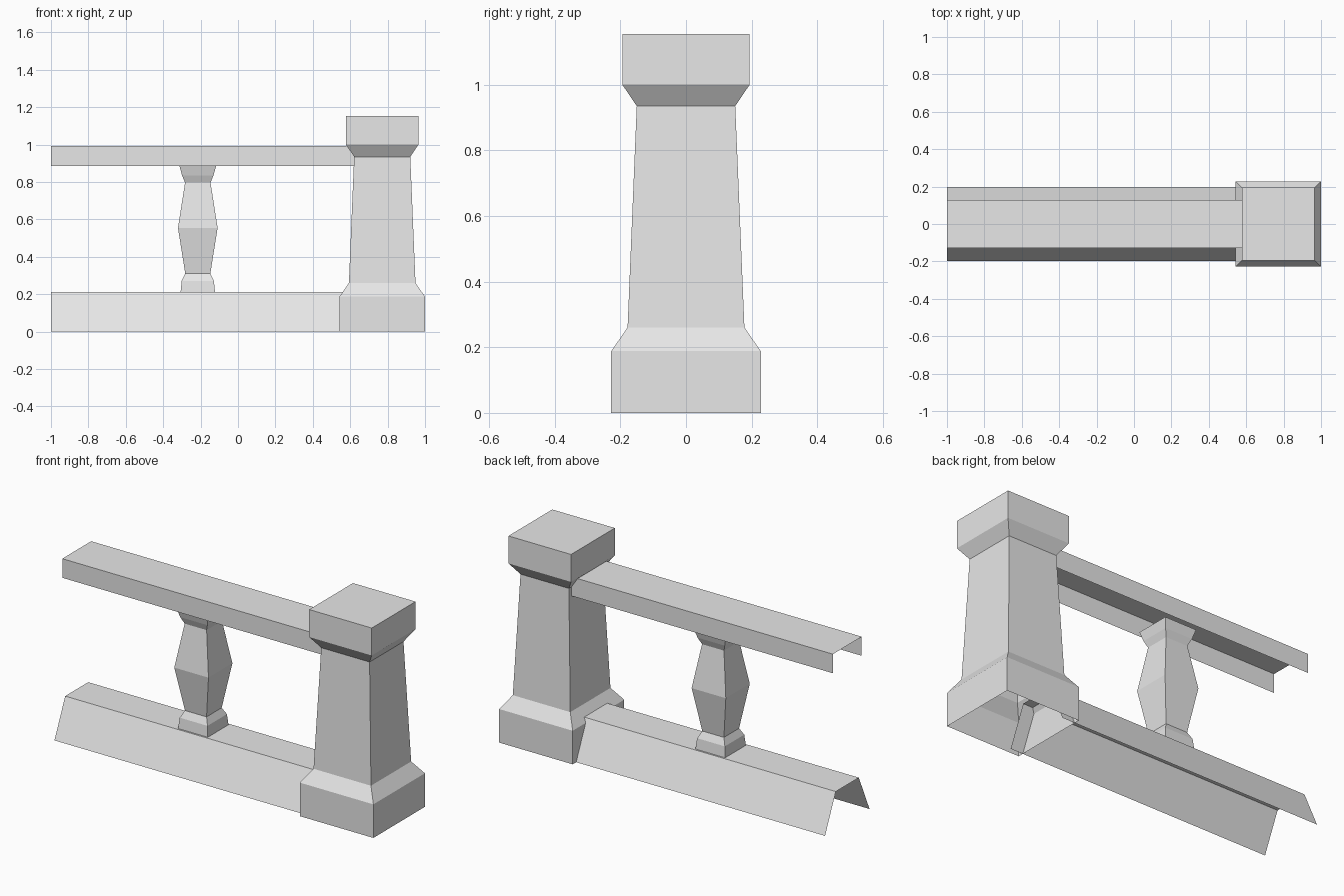
import bpy
import bmesh

cube = bpy.data.objects.get("Cube")
if cube:
    bpy.data.objects.remove(cube, do_unlink=True)

stone = bpy.data.materials.new("grey stone")
stone.use_nodes = True
GREY = (0.8, 0.8, 0.8, 1.0)
stone.diffuse_color = GREY
stone.node_tree.nodes["Principled BSDF"].inputs["Base Color"].default_value = GREY


def finish(name, bm):
    mesh = bpy.data.meshes.new(name)
    bm.to_mesh(mesh)
    bm.free()
    mesh.materials.append(stone)
    obj = bpy.data.objects.new(name, mesh)
    bpy.context.collection.objects.link(obj)
    return obj


def square_column(name, x, profile, cap):
    """Stack square rings from (half width, height) pairs; the bottom stays open."""
    bm = bmesh.new()
    corners = ((-1, -1), (1, -1), (1, 1), (-1, 1))
    rings = [[bm.verts.new((x + h * cx, h * cy, z)) for cx, cy in corners]
             for h, z in profile]
    for low, high in zip(rings, rings[1:]):
        for i in range(4):
            j = (i + 1) % 4
            bm.faces.new((low[i], low[j], high[j], high[i]))
    if cap:
        bm.faces.new(rings[-1])
    return finish(name, bm)


def channel_rail(name, x0, x1, top_half, bottom_half, z0, z1):
    """Thin three-sided rail, open underneath and at both ends."""
    bm = bmesh.new()
    section = ((-bottom_half, z0), (-top_half, z1), (top_half, z1), (bottom_half, z0))
    start, end = [[bm.verts.new((x, y, z)) for y, z in section] for x in (x0, x1)]
    for i in range(3):
        bm.faces.new((start[i], end[i], end[i + 1], start[i + 1]))
    return finish(name, bm)


# Corner post with flared foot and capital
square_column("post", 0.771, [(0.228, 0), (0.228, 0.188), (0.178, 0.26),
                              (0.15, 0.935), (0.194, 1.0), (0.194, 1.154)], True)

# Handrail and sloped plinth
channel_rail("top_rail", -1, 0.62, 0.128, 0.128, 0.885, 0.992)
channel_rail("bottom_rail", -1, 0.62, 0.102, 0.197, 0, 0.212)

# Faceted baluster between the rails
square_column("baluster", -0.215, [(0.092, 0.212), (0.086, 0.272), (0.067, 0.31),
                                   (0.106, 0.555), (0.068, 0.797), (0.084, 0.835),
                                   (0.098, 0.886)], False)
